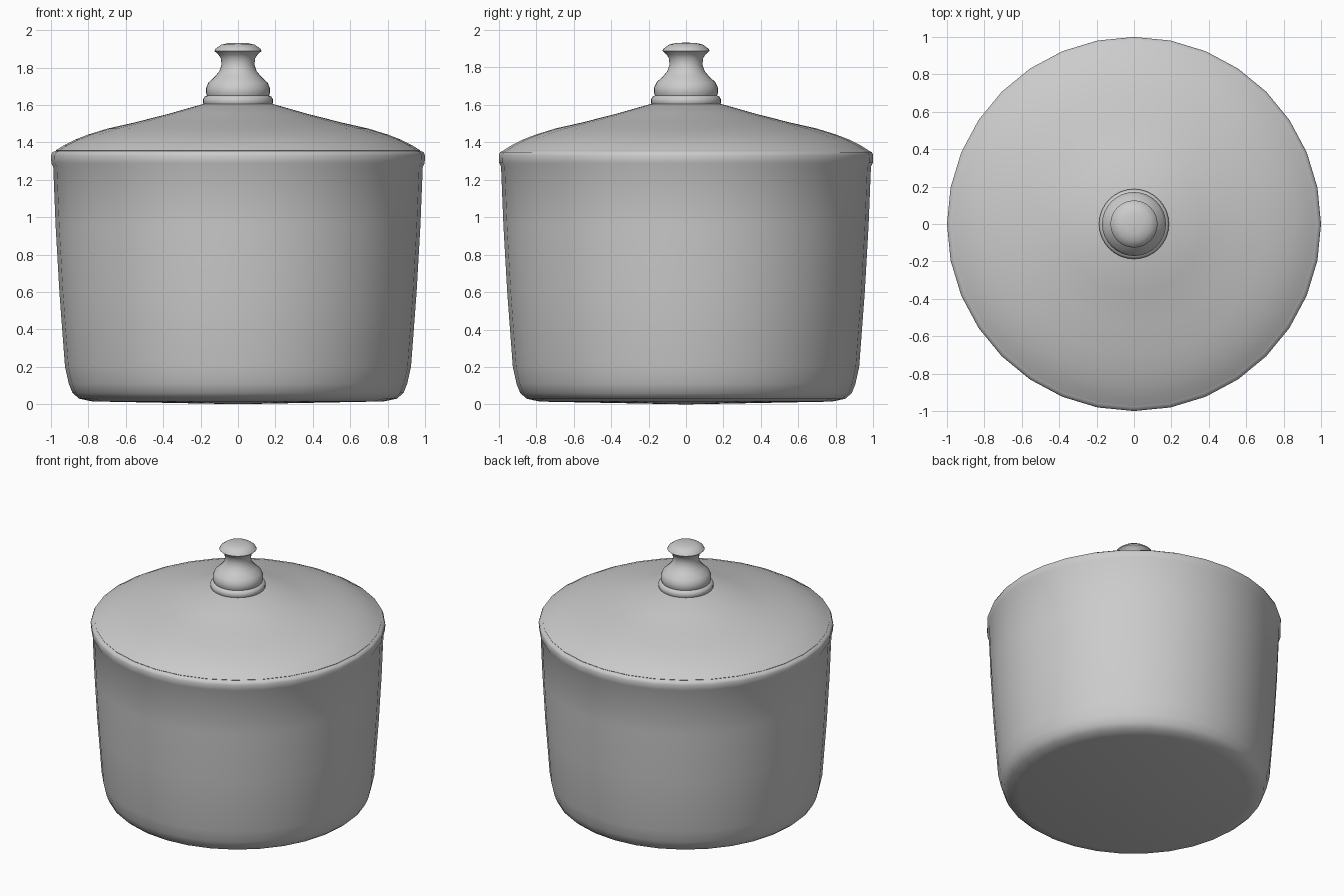
import bpy
import bmesh
from math import cos, sin, tau

cube = bpy.data.objects.get("Cube")
if cube:
    bpy.data.objects.remove(cube, do_unlink=True)

SIDES = 32

grey = bpy.data.materials.new("plain_grey")
grey.use_nodes = True
grey.diffuse_color = (0.6, 0.6, 0.6, 1)
grey.node_tree.nodes["Principled BSDF"].inputs["Base Color"].default_value = (0.6, 0.6, 0.6, 1)


def lathe(name, profile, angle):
    """Turn a profile of (radius, height) points about the z axis."""
    bm = bmesh.new()
    rings = []
    for r, z in profile:
        if r == 0:
            rings.append([bm.verts.new((0, 0, z))] * SIDES)
        else:
            rings.append([bm.verts.new((r * cos(tau * i / SIDES), r * sin(tau * i / SIDES), z))
                          for i in range(SIDES)])
    for low, high in zip(rings, rings[1:]):
        for i in range(SIDES):
            j = (i + 1) % SIDES
            corners = dict.fromkeys((low[i], low[j], high[j], high[i]))
            bm.faces.new(list(corners))
    bmesh.ops.recalc_face_normals(bm, faces=bm.faces)
    mesh = bpy.data.meshes.new(name)
    bm.to_mesh(mesh)
    bm.free()
    mesh.materials.append(grey)
    obj = bpy.data.objects.new(name, mesh)
    bpy.context.collection.objects.link(obj)
    bpy.ops.object.select_all(action="DESELECT")
    obj.select_set(True)
    bpy.context.view_layer.objects.active = obj
    bpy.ops.object.shade_smooth_by_angle(angle=angle)
    return obj


# Pot: shallow base, rounded foot, tapered wall, rolled rim and inner wall
lathe("pot", [
    (0, 0), (0.78, 0.015), (0.85, 0.03), (0.885, 0.06), (0.905, 0.11), (0.925, 0.2),
    (0.955, 0.6), (0.975, 0.95), (0.988, 1.27), (0.998, 1.29), (1, 1.33), (0.993, 1.347),
    (0.975, 1.355), (0.95, 1.34), (0.93, 1.2), (0.87, 0.2), (0.8, 0.08), (0, 0.07),
], 0.9)

# Lid: shallow flared cone resting inside the rim
lathe("lid", [
    (0, 1.32), (0.955, 1.335), (0.975, 1.357), (0.93, 1.385), (0.87, 1.415), (0.8, 1.442),
    (0.7, 1.473), (0.55, 1.507), (0.37, 1.553), (0.19, 1.604), (0, 1.61),
], 0.9)

# Knob: collar, bell-shaped stem and domed cap
lathe("lid_knob", [
    (0, 1.595), (0.18, 1.6), (0.187, 1.61), (0.187, 1.63), (0.178, 1.645), (0.166, 1.65),
    (0.171, 1.665), (0.171, 1.69), (0.158, 1.72), (0.125, 1.75), (0.1, 1.78), (0.088, 1.815),
    (0.092, 1.85), (0.105, 1.87), (0.126, 1.888), (0.12, 1.9), (0.09, 1.922),
    (0.05, 1.931), (0, 1.932),
], 0.75)
